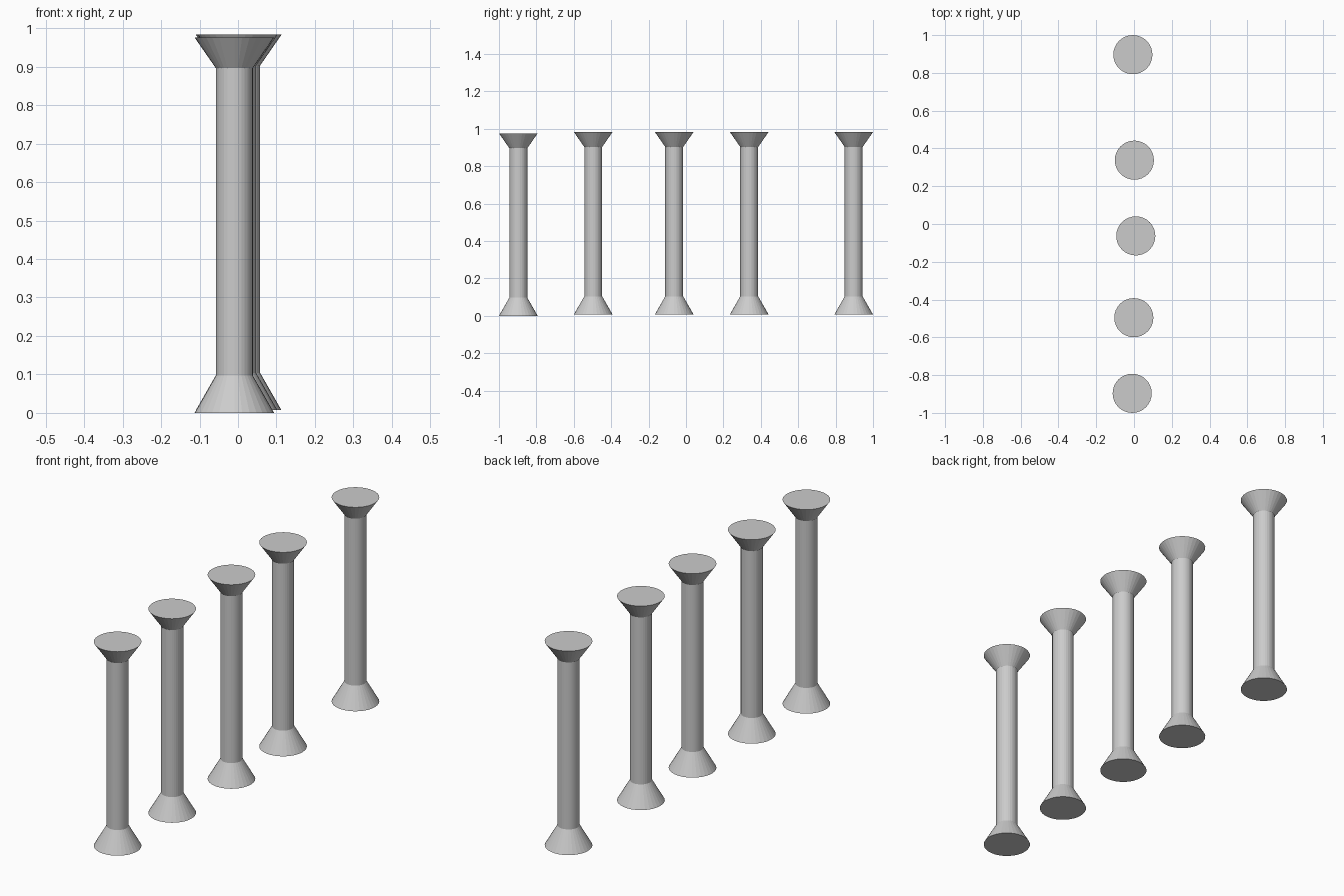
import bpy, bmesh
from math import cos, sin, pi

if "Cube" in bpy.data.objects:
    bpy.data.objects.remove(bpy.data.objects["Cube"])

SIDES = 32
# (radius, height) from foot to capital
PROFILE = [(0.1035, 0.0), (0.048, 0.097), (0.048, 0.896), (0.1035, 0.976)]


def column(name, x, y, z):
    bm = bmesh.new()
    rings = [[bm.verts.new((r * cos(2 * pi * i / SIDES), r * sin(2 * pi * i / SIDES), h))
              for i in range(SIDES)] for r, h in PROFILE]
    # Flared foot, shaft and flared capital
    for low, high in zip(rings, rings[1:]):
        for i in range(SIDES):
            j = (i + 1) % SIDES
            bm.faces.new((low[i], low[j], high[j], high[i]))
    # Flat end caps
    bm.faces.new(rings[0][::-1])
    bm.faces.new(rings[-1])
    mesh = bpy.data.meshes.new(name)
    bm.to_mesh(mesh)
    bm.free()
    obj = bpy.data.objects.new(name, mesh)
    obj.location = (x, y, z)
    bpy.context.collection.objects.link(obj)


# Slightly irregular row of columns, front to back
ROW = [(-0.0095, -0.8965, 0.0), (-0.001, -0.496, 0.007), (0.0095, -0.063, 0.007),
       (0.002, 0.338, 0.007), (-0.006, 0.8965, 0.007)]
for n, place in enumerate(ROW, 1):
    column(f"column_{n}", *place)
